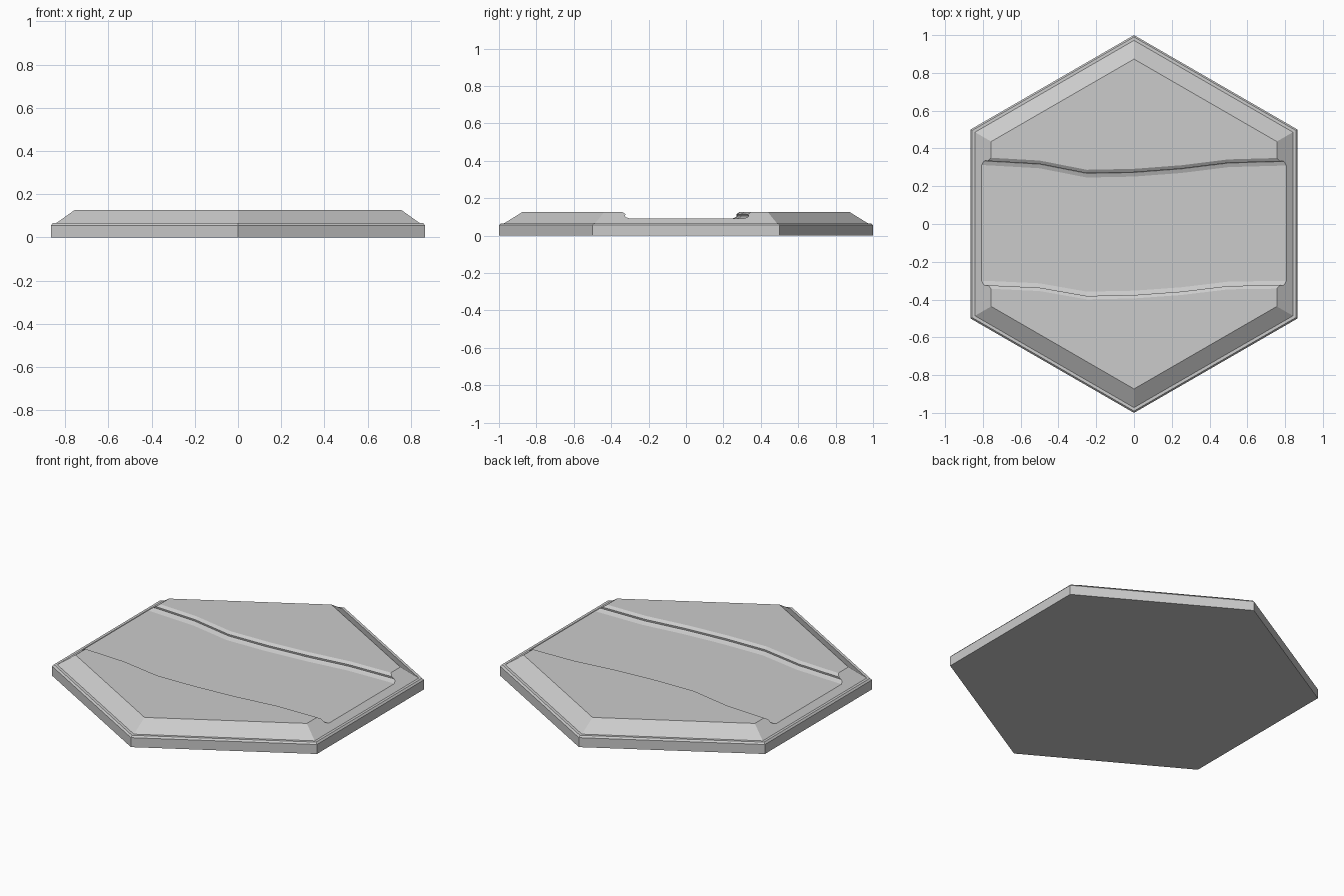
import bpy, bmesh, math

if "Cube" in bpy.data.objects:
    bpy.data.objects.remove(bpy.data.objects["Cube"])


def loft(name, rings):
    """Skin a stack of equal-length closed rings and cap both ends."""
    bm = bmesh.new()
    rows = [[bm.verts.new(p) for p in ring] for ring in rings]
    n = len(rows[0])
    for a, b in zip(rows, rows[1:]):
        for i in range(n):
            j = (i + 1) % n
            bm.faces.new((a[i], a[j], b[j], b[i]))
    bm.faces.new(rows[0])
    bm.faces.new(rows[-1])
    bmesh.ops.recalc_face_normals(bm, faces=bm.faces)
    mesh = bpy.data.meshes.new(name)
    bm.to_mesh(mesh)
    bm.free()
    obj = bpy.data.objects.new(name, mesh)
    bpy.context.collection.objects.link(obj)
    return obj


def hexagon(radius, z):
    angles = [math.radians(90 + 60 * i) for i in range(6)]
    return [(radius * math.cos(a), radius * math.sin(a), z) for a in angles]


# Hexagonal tile: upright base, chamfered rim ledge, sloped shoulder, flat top
tile_profile = [(1, 0), (1, 0.056), (0.99, 0.066), (0.972, 0.066), (0.873, 0.127)]
tile = loft("hex_tile", [hexagon(r, z) for r, z in tile_profile])

# River banks: x, south bank y, north bank y
course = [(-1, -0.322, 0.336), (-0.78, -0.324, 0.334), (-0.5, -0.337, 0.318),
          (-0.25, -0.381, 0.269), (0, -0.376, 0.274), (0.25, -0.358, 0.293),
          (0.5, -0.328, 0.324), (0.78, -0.324, 0.332), (1, -0.323, 0.334)]

# Bank section: inward offset and height (floor, lower slope, lip, upper slope)
bank = [(0.023, 0.091), (0.004, 0.098), (-0.002, 0.104), (0, 0.115),
        (-0.018, 0.127), (-0.018, 0.2)]


def river_section(x, south, north):
    return ([(x, south + d, z) for d, z in bank]
            + [(x, north - d, z) for d, z in reversed(bank)])


river_cutter = loft("river_cutter", [river_section(*c) for c in course])
river_cutter.hide_render = True

# Carve the river bed out of the tile
cut = tile.modifiers.new("river_bed", "BOOLEAN")
cut.operation = "DIFFERENCE"
cut.solver = "EXACT"
cut.object = river_cutter
bpy.context.view_layer.objects.active = tile
bpy.ops.object.modifier_apply(modifier=cut.name)
bpy.data.objects.remove(river_cutter)
